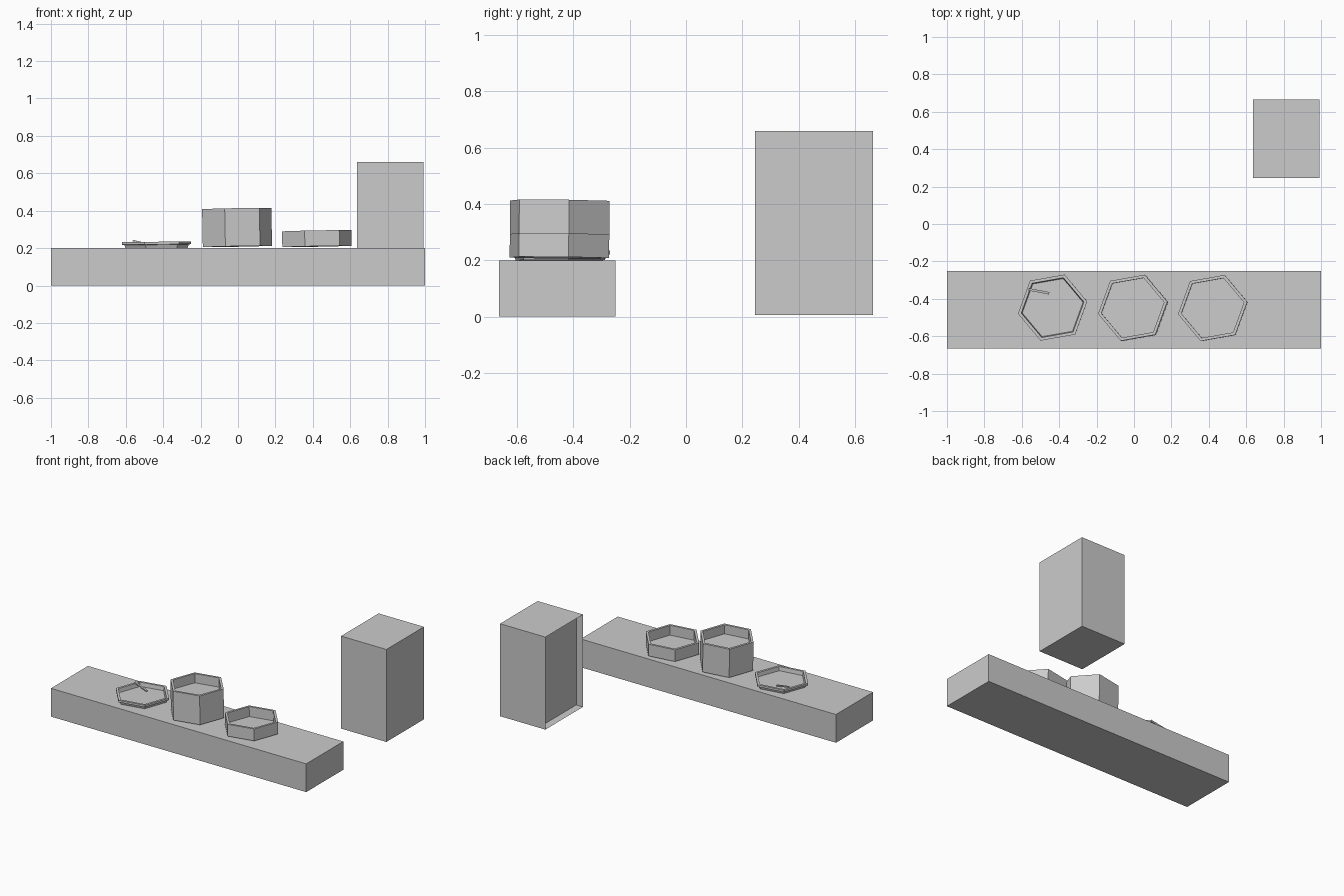
import bpy, bmesh
from math import radians, cos, sin
from mathutils import Matrix

if "Cube" in bpy.data.objects:
    bpy.data.objects.remove(bpy.data.objects["Cube"])


def finish(name, bm, loc=(0, 0, 0), rot=(0, 0, 0)):
    bmesh.ops.recalc_face_normals(bm, faces=bm.faces)
    me = bpy.data.meshes.new(name)
    bm.to_mesh(me)
    bm.free()
    ob = bpy.data.objects.new(name, me)
    ob.location = loc
    ob.rotation_euler = rot
    bpy.context.collection.objects.link(ob)
    return ob


def box_bm(size):
    bm = bmesh.new()
    bmesh.ops.create_cube(bm, size=1, matrix=Matrix.Diagonal((*size, 1)))
    return bm


def hex_tray(name, profile, loc, rot):
    # Sweep an outside-to-inside (radius, height) profile around six sides
    bm = bmesh.new()
    rings = []
    for r, z in profile:
        rings.append([bm.verts.new((r * cos(radians(10 + 60 * i)),
                                    r * sin(radians(10 + 60 * i)), z))
                      for i in range(6)])
    for a, b in zip(rings, rings[1:]):
        for i in range(6):
            j = (i + 1) % 6
            bm.faces.new((a[i], a[j], b[j], b[i]))
    bm.faces.new(rings[0][::-1])
    bm.faces.new(rings[-1])
    return finish(name, bm, loc, rot)


# Long counter slab
finish("counter", box_bm((2.0, 0.415, 0.2)), (0, -0.4575, 0.1))

# Cabinet with its left side recessed behind a thin rim
bm = box_bm((0.355, 0.42, 0.655))
side = [f for f in bm.faces if f.normal.x < -0.9]
bmesh.ops.inset_region(bm, faces=side, thickness=0.004)
bmesh.ops.translate(bm, vec=(0.05, 0, 0), verts=side[0].verts)
finish("cabinet", bm, (0.8135, 0.455, 0.3325))

# Hexagonal containers, leaning slightly
tilt = (radians(-0.6), radians(-1.1), 0)
hex_tray("tall_container",
         [(0.188, 0), (0.188, 0.203), (0.17, 0.203), (0.17, 0.138)],
         (-0.003, -0.45, 0.209), tilt)
hex_tray("short_container",
         [(0.188, 0), (0.188, 0.084), (0.17, 0.084), (0.17, 0.014)],
         (0.422, -0.45, 0.209), tilt)

# Shallow lid with a stepped rim
hex_tray("shallow_lid",
         [(0.168, 0), (0.175, 0.018), (0.188, 0.02), (0.188, 0.034),
          (0.17, 0.034), (0.165, 0.006)],
         (-0.435, -0.447, 0.2), (0, radians(-0.6), 0))

# Slim stick lying in the lid
finish("stick", box_bm((0.112, 0.013, 0.008)), (-0.508, -0.36, 0.227),
       (0, radians(13), radians(-11)))
